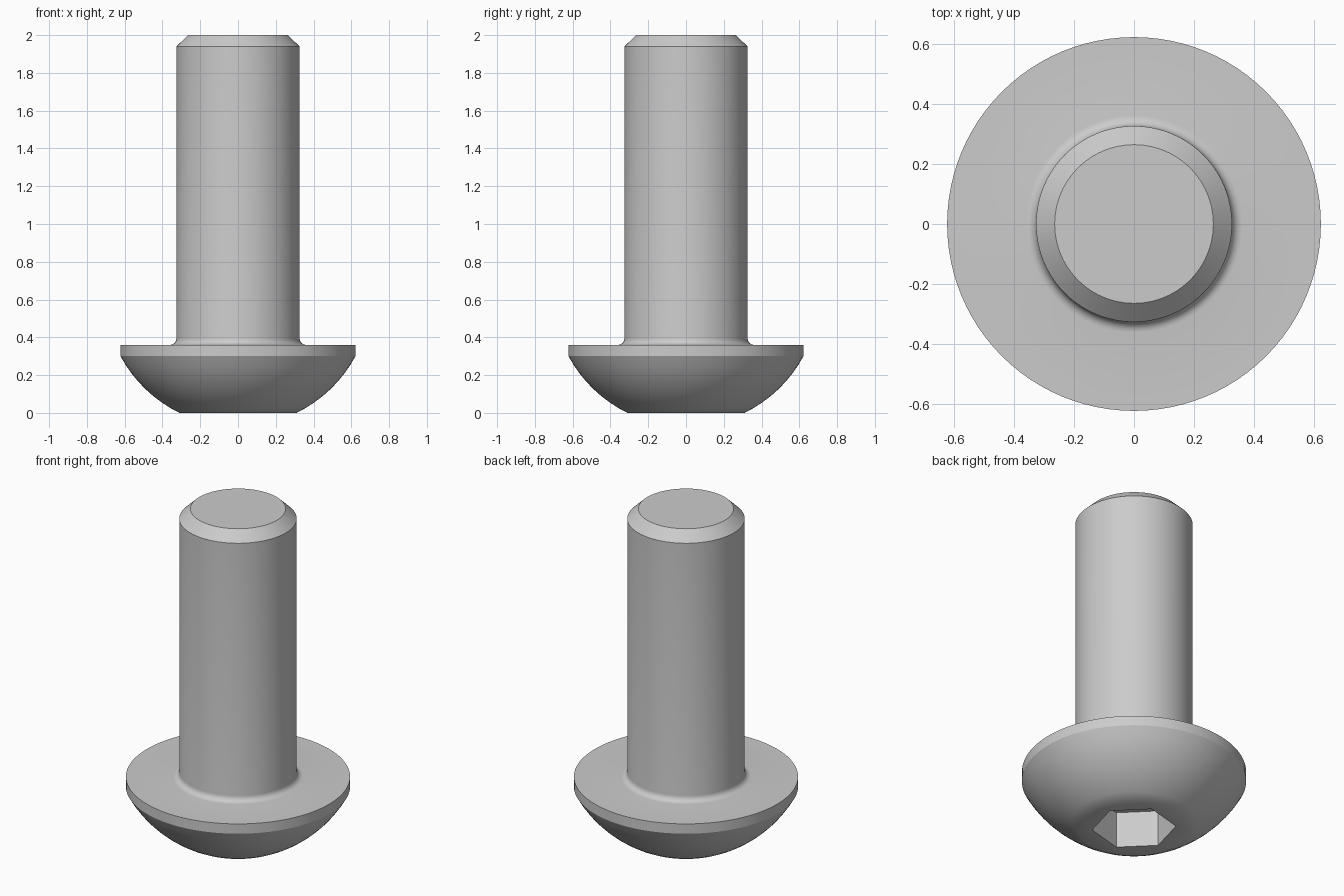
import bpy, bmesh
from math import sin, cos, pi, radians, asin, sqrt
from mathutils import Vector

cube = bpy.data.objects.get("Cube")
if cube:
    bpy.data.objects.remove(cube)

SEGMENTS = 96
HEAD_R, RIM_LOW, RIM_TOP = 0.622, 0.30, 0.36
FACE_R = 0.31
SHAFT_R, FILLET, TIP_R = 0.326, 0.035, 0.264
HEX_R, HEX_DEPTH, HEX_TURN = 0.233, 0.22, radians(15)


def arc(cx, cz, r, a0, a1, steps):
    """Points (radius, height) along a circular arc."""
    angles = [a0 + (a1 - a0) * i / steps for i in range(steps + 1)]
    return [(cx + r * cos(a), cz + r * sin(a)) for a in angles]


# Domed head: arc centred on the axis, from the end face to the rim
lift = (FACE_R**2 + RIM_LOW**2 - HEAD_R**2) / (2 * RIM_LOW)
dome_z = RIM_LOW - (HEAD_R**2 - FACE_R**2 - RIM_LOW**2) / (2 * RIM_LOW) + 0
dome_z = (HEAD_R**2 + RIM_LOW**2 - FACE_R**2) / (2 * RIM_LOW)
dome_r = sqrt(FACE_R**2 + dome_z**2)
profile = arc(0, dome_z, dome_r, -pi / 2 + asin(FACE_R / dome_r),
              -pi / 2 + asin(HEAD_R / dome_r), 8)

# Rim, fillet under the head, shaft and chamfered tip
profile.append((HEAD_R, RIM_TOP))
profile += arc(SHAFT_R + FILLET, RIM_TOP + FILLET, FILLET, -pi / 2, -pi, 6)
profile += [(SHAFT_R, 1.94), (TIP_R, 2.0)]

bm = bmesh.new()


def ring(radius, z, count, turn=0.0):
    """Closed loop of vertices."""
    return [bm.verts.new((radius * cos(turn + 2 * pi * i / count),
                          radius * sin(turn + 2 * pi * i / count), z))
            for i in range(count)]


def join(a, b):
    """Quads between two loops of equal length."""
    n = len(a)
    for i in range(n):
        bm.faces.new((a[i], a[(i + 1) % n], b[(i + 1) % n], b[i]))


# Turned body
rings = [ring(r, z, SEGMENTS) for r, z in profile]
for lower, upper in zip(rings, rings[1:]):
    join(lower, upper)
bm.faces.new(rings[-1])

# Hexagonal socket sunk into the end face
mouth = ring(HEX_R, 0, 6, HEX_TURN)
floor = ring(HEX_R, HEX_DEPTH, 6, HEX_TURN)
join(mouth, floor)
bm.faces.new(floor)

# End face between the dome and the socket mouth
border = [e for e in bm.edges if e.is_boundary]
bmesh.ops.triangle_fill(bm, edges=border, use_beauty=True, normal=Vector((0, 0, -1)))
bmesh.ops.recalc_face_normals(bm, faces=bm.faces)

mesh = bpy.data.meshes.new("socket_screw")
bm.to_mesh(mesh)
bm.free()
screw = bpy.data.objects.new("socket_screw", mesh)
bpy.context.collection.objects.link(screw)

# Plain grey metal
steel = bpy.data.materials.new("light_grey_steel")
steel.use_nodes = True
colour = (0.6, 0.6, 0.6, 1)
steel.diffuse_color = colour
steel.node_tree.nodes["Principled BSDF"].inputs["Base Color"].default_value = colour
mesh.materials.append(steel)

bpy.ops.object.select_all(action='DESELECT')
screw.select_set(True)
bpy.context.view_layer.objects.active = screw
bpy.ops.object.shade_smooth_by_angle(angle=radians(29))
